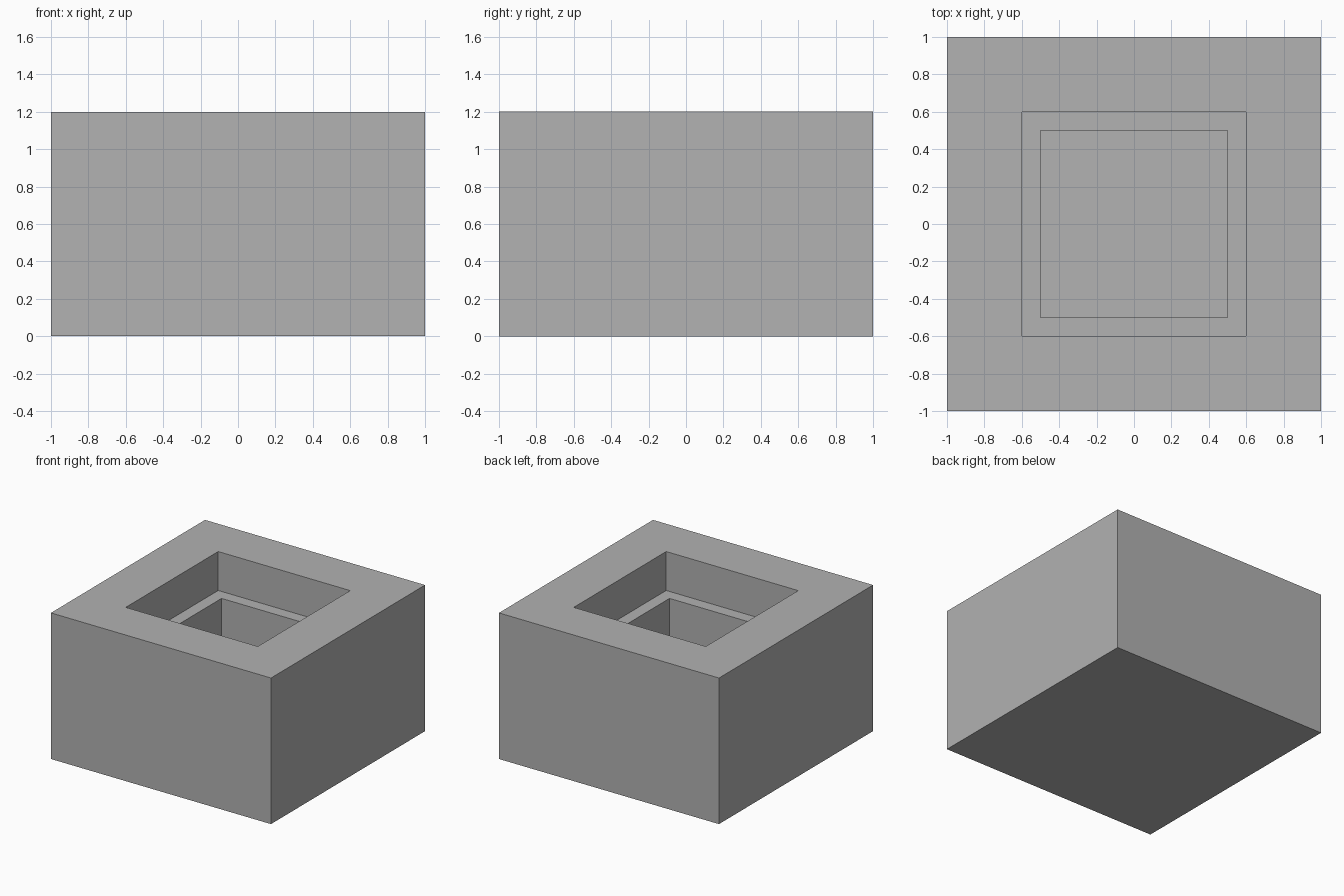
import bpy
import bmesh

if "Cube" in bpy.data.objects:
    bpy.data.objects.remove(bpy.data.objects["Cube"])

# Stepped square socket: half-width and height of each ring, outside to inside
RINGS = [(1.0, 0.0), (1.0, 1.2), (0.6, 1.2), (0.6, 0.88), (0.5, 0.88), (0.5, 0.2)]
CORNERS = [(-1, -1), (1, -1), (1, 1), (-1, 1)]

grey = bpy.data.materials.new("grey")
grey.diffuse_color = (0.445, 0.445, 0.445, 1.0)
grey.use_nodes = True
grey.node_tree.nodes["Principled BSDF"].inputs["Base Color"].default_value = grey.diffuse_color

bm = bmesh.new()
rings = [[bm.verts.new((sx * w, sy * w, z)) for sx, sy in CORNERS] for w, z in RINGS]

# Walls, rim, recess and ledge
for a, b in zip(rings, rings[1:]):
    for i in range(4):
        j = (i + 1) % 4
        bm.faces.new((a[i], a[j], b[j], b[i]))

# Underside and pocket floor
bm.faces.new(rings[0][::-1])
bm.faces.new(rings[-1])
bmesh.ops.recalc_face_normals(bm, faces=bm.faces[:])

mesh = bpy.data.meshes.new("socket_block")
bm.to_mesh(mesh)
bm.free()
mesh.materials.append(grey)
block = bpy.data.objects.new("socket_block", mesh)
bpy.context.collection.objects.link(block)
